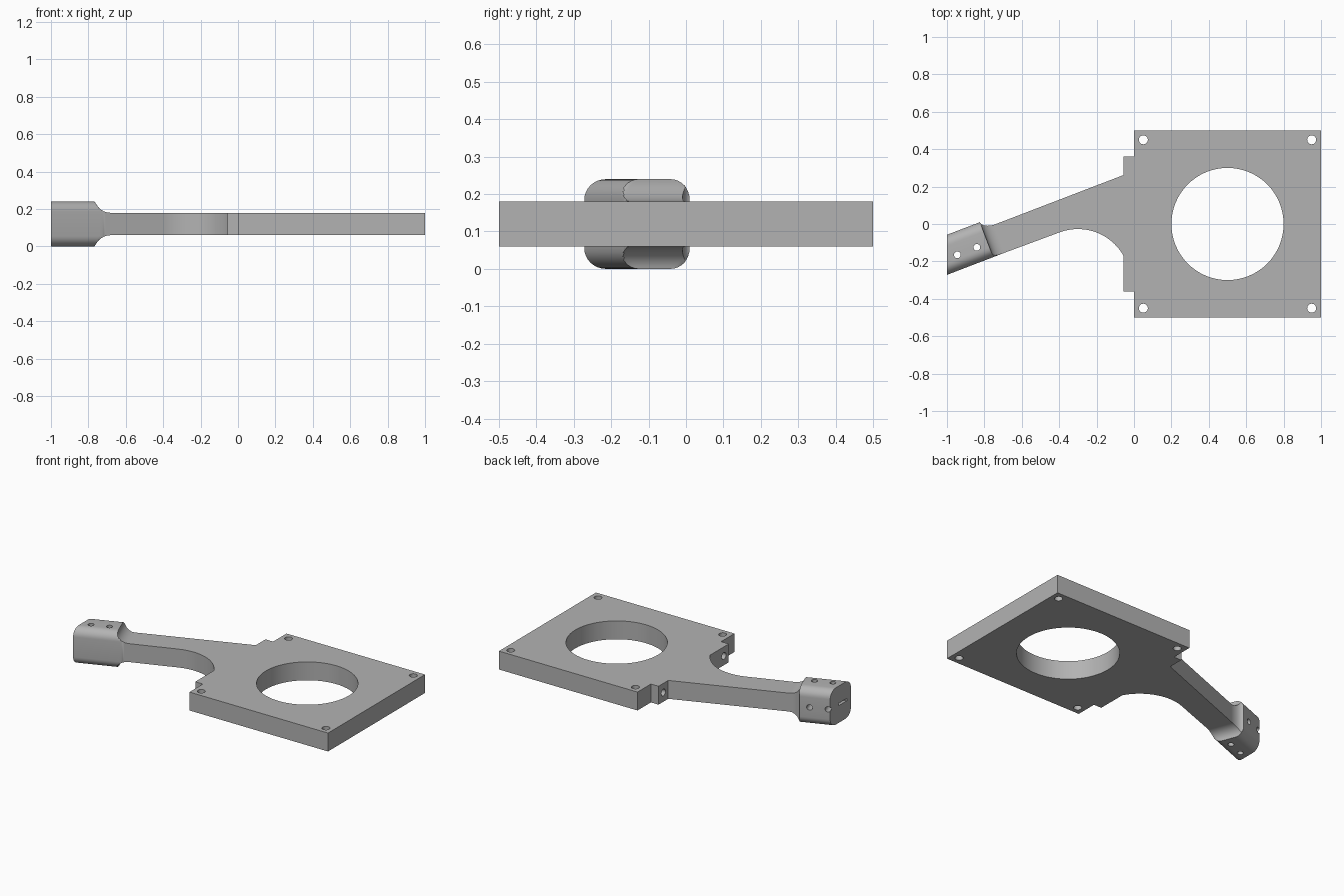
import bpy, bmesh
from math import sin, cos, tan, pi, radians, sqrt
from mathutils import Matrix, Vector

cube = bpy.data.objects.get("Cube")
if cube:
    bpy.data.objects.remove(cube, do_unlink=True)

grey = bpy.data.materials.new("plain grey")
grey.use_nodes = True
colour = (0.45, 0.45, 0.45, 1)
grey.diffuse_color = colour
grey.node_tree.nodes["Principled BSDF"].inputs["Base Color"].default_value = colour

# Local frame of the slanted arm: u along it, v across it
TILT = radians(21)
FRAME = Matrix.Translation((-1, -0.272, 0)) @ Matrix.Rotation(TILT, 4, 'Z')
MID_Z, HALF = 0.12, 0.06
ARM_W, HEAD_W = 0.16, 0.2
NECK, NECK_LEN = 0.265, 0.075


def make_object(name, bm):
    bmesh.ops.recalc_face_normals(bm, faces=bm.faces)
    mesh = bpy.data.meshes.new(name)
    bm.to_mesh(mesh)
    bm.free()
    mesh.materials.append(grey)
    obj = bpy.data.objects.new(name, mesh)
    bpy.context.collection.objects.link(obj)
    return obj


def drill(start, end, radius, segments=24):
    """Round cutter between two points."""
    start, end = Vector(start), Vector(end)
    axis = end - start
    bm = bmesh.new()
    place = Matrix.Translation((start + end) / 2) @ axis.to_track_quat('Z', 'Y').to_matrix().to_4x4()
    bmesh.ops.create_cone(bm, cap_ends=True, segments=segments, radius1=radius,
                          radius2=radius, depth=axis.length, matrix=place)
    return make_object("cutter", bm)


def cut(obj, cutters):
    bpy.ops.object.select_all(action='DESELECT')
    bpy.context.view_layer.objects.active = obj
    obj.select_set(True)
    for cutter in cutters:
        cutter.hide_render = True
        mod = obj.modifiers.new("cut", 'BOOLEAN')
        mod.operation = 'DIFFERENCE'
        mod.solver = 'EXACT'
        mod.object = cutter
        bpy.ops.object.modifier_apply(modifier=mod.name)
        bpy.data.objects.remove(cutter, do_unlink=True)
    bpy.ops.object.shade_smooth_by_angle(angle=radians(30))


# Plate, flange and arm as one extruded outline
arm_start = NECK + NECK_LEN
outline = [(1, -0.5), (1, 0.5), (0, 0.5), (0, 0.362), (-0.055, 0.362)]
outer = FRAME @ Vector((arm_start, ARM_W, 0))
inner = FRAME @ Vector((arm_start, 0, 0))
outline += [(-0.055, outer.y + (-0.055 - outer.x) * tan(TILT)), outer.xy, inner.xy]
# Round relief where the arm meets the flange
R = 0.28
cx, cy = -0.3, -0.027 - R
first, last = pi / 2 + TILT, 0.505
for i in range(25):
    a = first + (last - first) * i / 24
    outline.append((cx + R * cos(a), cy + R * sin(a)))
outline += [(-0.055, -0.362), (0, -0.362), (0, -0.5)]

bm = bmesh.new()
face = bm.faces.new([bm.verts.new((p[0], p[1], MID_Z - HALF)) for p in outline])
up = bmesh.ops.extrude_face_region(bm, geom=[face])
bmesh.ops.translate(bm, vec=(0, 0, 2 * HALF),
                    verts=[v for v in up["geom"] if isinstance(v, bmesh.types.BMVert)])
plate = make_object("mounting_plate_and_arm", bm)

cutters = [drill((0.5, 0, -1), (0.5, 0, 1), 0.3, 64)]
for side in (-1, 1):
    for x in (0.05, 0.95):
        cutters.append(drill((x, side * 0.45, -1), (x, side * 0.45, 1), 0.024))
    cutters.append(drill((-0.1, side * 0.312, MID_Z), (0.15, side * 0.312, MID_Z), 0.022))
cut(plate, cutters)

# Rounded head, lofted down through a concave neck to the arm's section
RADIUS = 0.055
ring = []
for k, (v, z) in enumerate([(HEAD_W, 1), (0, 1), (0, -1), (HEAD_W, -1)]):
    cv = RADIUS if v == 0 else HEAD_W - RADIUS
    for j in range(9):
        a = (k + j / 8) * pi / 2
        ring.append((cv + RADIUS * cos(a), z * (MID_Z - RADIUS) + RADIUS * sin(a)))

bm = bmesh.new()
sections = [[bm.verts.new(FRAME @ Vector((v * tan(TILT), v, MID_Z + z))) for v, z in ring]]
STEPS = 12
for i in range(STEPS + 1):
    t = 1 - cos(pi / 2 * i / STEPS)
    rise = 1 - sqrt(max(0, 1 - (1 - t) ** 2))
    h = HALF + HALF * rise
    w = ARM_W + (HEAD_W - ARM_W) * rise
    u = NECK + NECK_LEN * t
    sections.append([bm.verts.new(FRAME @ Vector((u, min(v, w), MID_Z + max(-h, min(h, z)))))
                     for v, z in ring])
n = len(ring)
for a, b in zip(sections, sections[1:]):
    for i in range(n):
        j = (i + 1) % n
        bm.faces.new((a[i], a[j], b[j], b[i]))
bm.faces.new(sections[0])
bm.faces.new(sections[-1])
bmesh.ops.remove_doubles(bm, verts=bm.verts, dist=0.0001)
head = make_object("arm_head", bm)

# Head holes: two through the height, two from the back side, and an end slot
cutters = []
for u in (0.09, 0.202):
    cutters.append(drill(FRAME @ Vector((u, 0.08, -1)), FRAME @ Vector((u, 0.08, 1)), 0.018))
    cutters.append(drill(FRAME @ Vector((u, 0.08, MID_Z)), FRAME @ Vector((u, 0.3, MID_Z)), 0.018))
bm = bmesh.new()
bmesh.ops.create_cube(bm, size=1, matrix=FRAME @ Matrix.Translation((0.1, 0.08, MID_Z))
                      @ Matrix.Diagonal((0.3, 0.08, 0.016, 1)))
cutters.append(make_object("cutter", bm))
cut(head, cutters)
